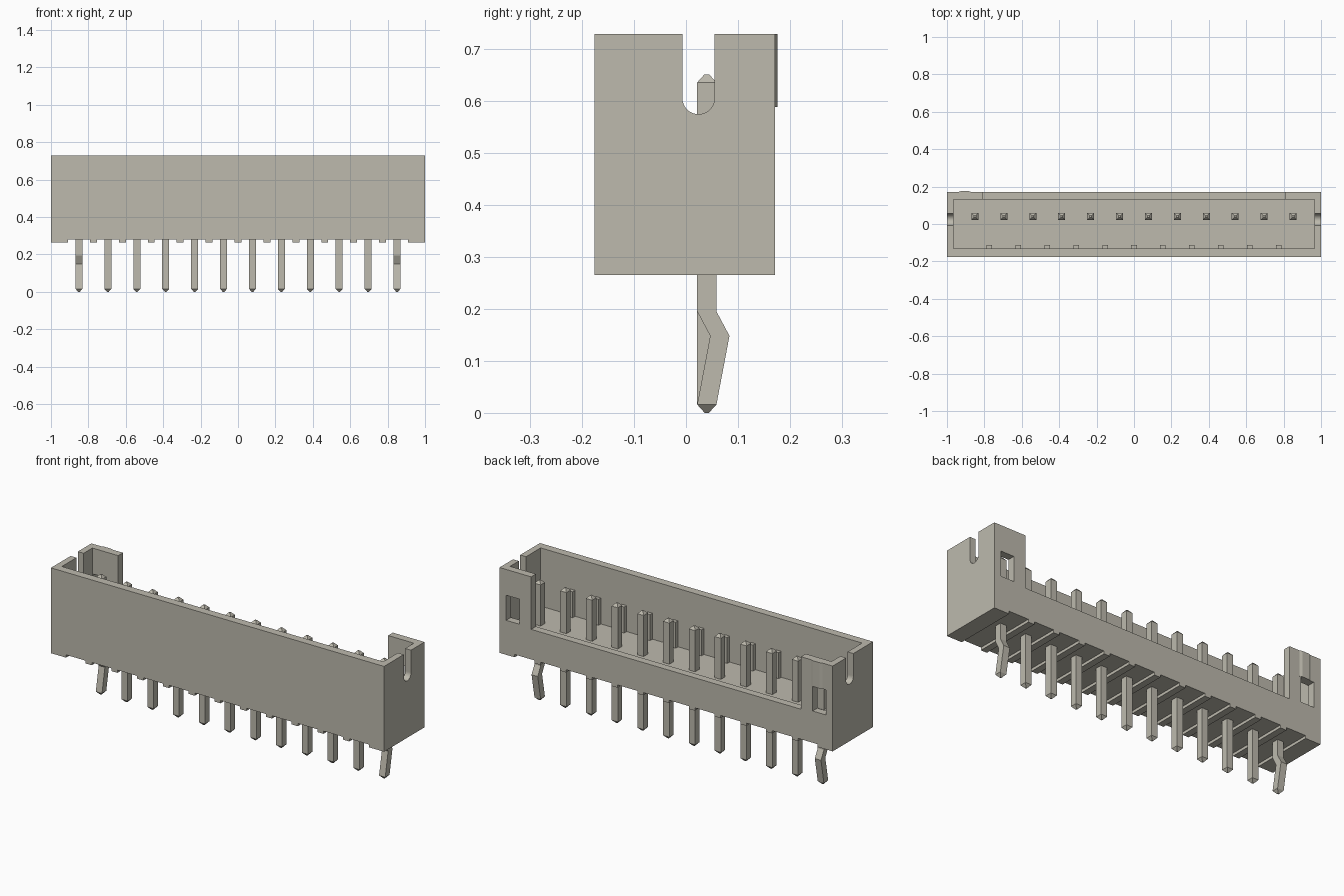
import bpy
import bmesh
import math

if "Cube" in bpy.data.objects:
    bpy.data.objects.remove(bpy.data.objects["Cube"], do_unlink=True)

# One beige material for everything
beige = bpy.data.materials.new("warm_beige")
colour = (0.51, 0.49, 0.42, 1)
beige.use_nodes = True
beige.diffuse_color = colour
beige.node_tree.nodes["Principled BSDF"].inputs["Base Color"].default_value = colour

COUNT, PITCH = 12, 0.1546
PIN_X = [(i - (COUNT - 1) / 2) * PITCH for i in range(COUNT)]
GAP_X = [x + PITCH / 2 for x in PIN_X[:-1]]
PIN_Y, PIN_HALF = 0.04, 0.0185
BOTTOM, TOP, FLOOR = 0.265, 0.728, 0.412
FRONT, BACK = -0.176, 0.171


def make_object(name, bm):
    bmesh.ops.recalc_face_normals(bm, faces=bm.faces)
    mesh = bpy.data.meshes.new(name)
    bm.to_mesh(mesh)
    bm.free()
    mesh.materials.append(beige)
    obj = bpy.data.objects.new(name, mesh)
    bpy.context.collection.objects.link(obj)
    return obj


def loft(name, rings):
    """Skin a closed solid through rings of matching points."""
    bm = bmesh.new()
    loops = [[bm.verts.new(p) for p in ring] for ring in rings]
    n = len(loops[0])
    for a, b in zip(loops, loops[1:]):
        for i in range(n):
            j = (i + 1) % n
            bm.faces.new((a[i], a[j], b[j], b[i]))
    bm.faces.new(loops[0])
    bm.faces.new(loops[-1])
    return make_object(name, bm)


def box(name, x0, x1, y0, y1, z0, z1):
    corners = [(x0, y0), (x1, y0), (x1, y1), (x0, y1)]
    return loft(name, [[(x, y, z) for x, y in corners] for z in (z0, z1)])


def cut(target, cutter):
    cutter.hide_render = True
    mod = target.modifiers.new("cut", "BOOLEAN")
    mod.operation = "DIFFERENCE"
    mod.solver = "EXACT"
    mod.object = cutter
    bpy.context.view_layer.objects.active = target
    bpy.ops.object.modifier_apply(modifier=mod.name)
    bpy.data.objects.remove(cutter, do_unlink=True)


# Housing: open box with a low middle section in the back wall
housing = box("housing", -1, 1, FRONT, BACK, BOTTOM, TOP)
cut(housing, box("cavity_cutter", -0.965, 0.965, -0.132, 0.13, FLOOR, 1))
cut(housing, box("back_gap_cutter", -0.81, 0.81, 0.1, 0.3, 0.443, 1))

# Round-bottomed slot through both end walls
slot_y, slot_z, slot_r = 0.024, 0.605, 0.031
profile = [(slot_y + slot_r, 0.9), (slot_y - slot_r, 0.9)]
for i in range(17):
    a = math.pi * (1 + i / 16)
    profile.append((slot_y + slot_r * math.cos(a), slot_z + slot_r * math.sin(a)))
cut(housing, loft("slot_cutter", [[(x, y, z) for y, z in profile] for x in (-1.1, 1.1)]))

# Windows in the back towers
for side in (-1, 1):
    x0, x1 = sorted((side * 0.88, side * 0.96))
    cut(housing, box("window_cutter", x0, x1, 0.1, 0.3, 0.452, 0.588))

# Shallow grooves across the underside, one for each pin
for x in PIN_X:
    cut(housing, box("groove_cutter", x - 0.059, x + 0.059, -0.3, 0.3, 0.2, 0.28))

# Small ribs on the inside of the front wall
for i, x in enumerate(GAP_X):
    box(f"inner_rib_{i + 1}", x - 0.015, x + 0.015, -0.135, -0.111, FLOOR - 0.005, 0.553)

# Raised mark on the back of the right tower
mark = [(-0.945, BACK - 0.002), (-0.925, 0.176), (-0.885, 0.176), (-0.865, BACK - 0.002)]
loft("raised_mark", [[(x, y, z) for x, y in mark] for z in (0.588, TOP)])

# Pins: square bars with pointed tips, the two end ones kinked backwards
for i, x in enumerate(PIN_X):
    kink = [(0.148, 0.025), (0.195, 0)] if i in (0, COUNT - 1) else []
    path = [(0, 0, 0.004), (0.016, 0, PIN_HALF)]
    path += [(z, shift, PIN_HALF) for z, shift in kink]
    path += [(0.635, 0, PIN_HALF), (0.65, 0, 0.005)]
    rings = []
    for z, shift, h in path:
        y = PIN_Y + shift
        rings.append([(x - h, y - h, z), (x + h, y - h, z), (x + h, y + h, z), (x - h, y + h, z)])
    loft(f"pin_{i + 1}", rings)
